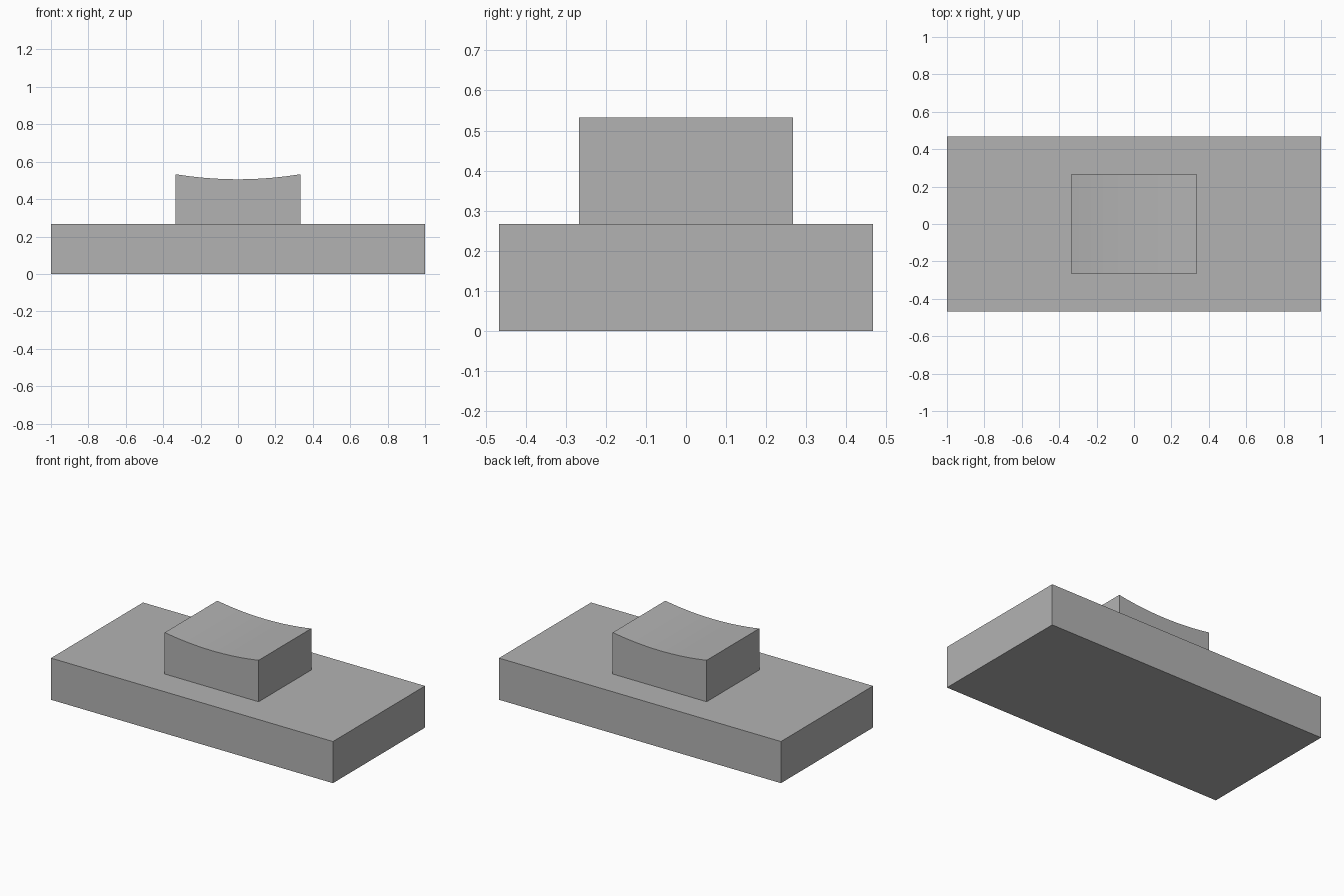
import bpy
import bmesh
import math

cube = bpy.data.objects.get("Cube")
if cube:
    bpy.data.objects.remove(cube, do_unlink=True)

grey = bpy.data.materials.new("plain_grey")
grey.use_nodes = True
colour = (0.45, 0.45, 0.45, 1)
grey.diffuse_color = colour
grey.node_tree.nodes["Principled BSDF"].inputs["Base Color"].default_value = colour


def extrude_profile(name, profile, depth):
    """Extrude an x-z outline along y, centred on y = 0."""
    bm = bmesh.new()
    face = bm.faces.new([bm.verts.new((x, -depth / 2, z)) for x, z in profile])
    result = bmesh.ops.extrude_face_region(bm, geom=[face])
    moved = [v for v in result["geom"] if isinstance(v, bmesh.types.BMVert)]
    bmesh.ops.translate(bm, verts=moved, vec=(0, depth, 0))
    bmesh.ops.recalc_face_normals(bm, faces=bm.faces)
    mesh = bpy.data.meshes.new(name)
    bm.to_mesh(mesh)
    bm.free()
    mesh.materials.append(grey)
    obj = bpy.data.objects.new(name, mesh)
    bpy.context.collection.objects.link(obj)
    bpy.ops.object.select_all(action="DESELECT")
    obj.select_set(True)
    bpy.context.view_layer.objects.active = obj
    bpy.ops.object.shade_smooth_by_angle(angle=math.radians(30))
    return obj


# Flat rectangular base slab
base_top = 0.267
extrude_profile("base_slab", [(-1, 0), (1, 0), (1, base_top), (-1, base_top)], 0.933)

# Raised block with a shallow cylindrical hollow across its top
half, rim, dip, steps = 0.333, 0.533, 0.027, 16
radius = (half ** 2 + dip ** 2) / (2 * dip)
sweep = math.asin(half / radius)
arc = []
for i in range(steps + 1):
    a = sweep * (1 - 2 * i / steps)
    arc.append((radius * math.sin(a), rim - dip + radius * (1 - math.cos(a))))
extrude_profile("raised_block", [(-half, base_top), (half, base_top)] + arc, 0.533)
